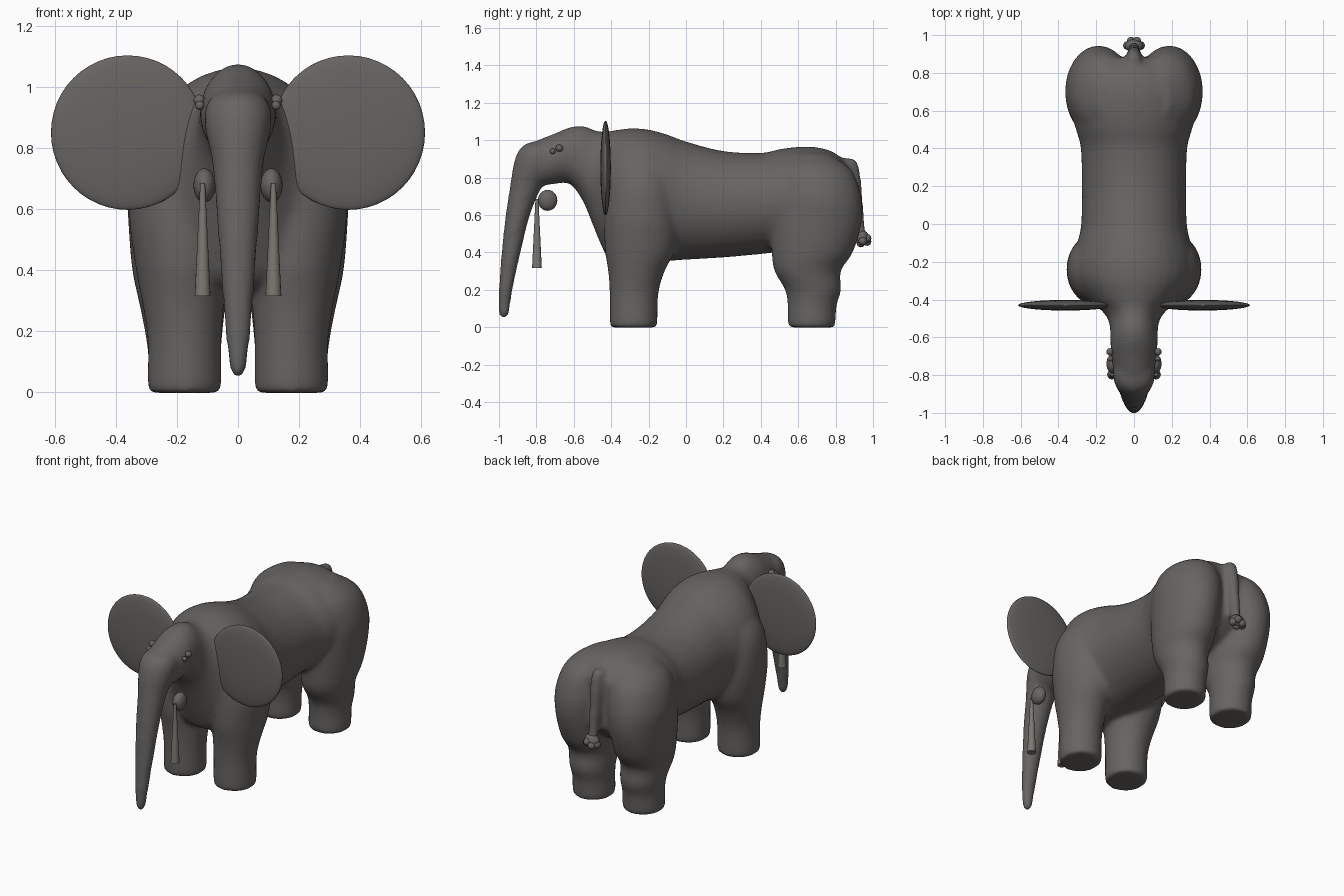
import bpy, bmesh, math
from mathutils import Matrix

if "Cube" in bpy.data.objects:
    bpy.data.objects.remove(bpy.data.objects["Cube"])


def material(name, rgb):
    m = bpy.data.materials.new(name)
    m.diffuse_color = (*rgb, 1)
    m.use_nodes = True
    m.node_tree.nodes["Principled BSDF"].inputs["Base Color"].default_value = m.diffuse_color
    return m


GREY = material("grey hide", (0.135, 0.127, 0.12))
IVORY = material("dull ivory", (0.2, 0.19, 0.165))


def finish(name, bm, mat):
    bmesh.ops.recalc_face_normals(bm, faces=bm.faces)
    me = bpy.data.meshes.new(name)
    bm.to_mesh(me)
    bm.free()
    me.materials.append(mat)
    for p in me.polygons:
        p.use_smooth = True
    ob = bpy.data.objects.new(name, me)
    bpy.context.collection.objects.link(ob)
    return ob


def resample(rows, n=5):
    """Catmull-Rom interpolation through the section rows."""
    out = []
    for i in range(len(rows) - 1):
        p0, p1, p2 = rows[max(i - 1, 0)], rows[i], rows[i + 1]
        p3 = rows[min(i + 2, len(rows) - 1)]
        for k in range(n):
            t = k / n
            out.append([0.5 * (2 * b + (c - a) * t + (2 * a - 5 * b + 4 * c - d) * t * t
                               + (3 * b - a - 3 * c + d) * t ** 3)
                        for a, b, c, d in zip(p0, p1, p2, p3)])
    return out + [list(rows[-1])]


def loft(bm, rows, axis, side=1, seg=32):
    """Rows are (cx, cy, cz, ra, rb); rings lie across the given axis."""
    rings = []
    for cx, cy, cz, ra, rb in resample(rows):
        ring = []
        for k in range(seg):
            a = 2 * math.pi * k / seg
            u, v = ra * math.cos(a), rb * math.sin(a)
            p = (cx + u, cy, cz + v) if axis == "y" else (cx + u, cy + v, cz)
            ring.append(bm.verts.new((p[0] * side, p[1], p[2])))
        rings.append(ring)
    for r, s in zip(rings, rings[1:]):
        for k in range(seg):
            j = (k + 1) % seg
            bm.faces.new((r[k], r[j], s[j], s[k]))
    bm.faces.new(rings[0])
    bm.faces.new(rings[-1])


def ball(bm, centre, radii, seg=24):
    mat = Matrix.Translation(centre) @ Matrix.Diagonal((*radii, 1))
    bmesh.ops.create_uvsphere(bm, u_segments=seg, v_segments=seg // 2, radius=1, matrix=mat)


# Body: torso and head (y, bottom, top, half width), fused with trunk, legs and tail
bm = bmesh.new()
torso = [(-.86, .78, .965, .06), (-.8, .755, .998, .1), (-.7, .765, 1.037, .122),
         (-.62, .765, 1.07, .125), (-.55, .67, 1.078, .128), (-.5, .55, 1.058, .14),
         (-.45, .43, 1.045, .18), (-.4, .35, 1.05, .25), (-.3, .33, 1.064, .315),
         (-.2, .34, 1.057, .322), (-.1, .352, 1.03, .3), (0, .36, .993, .28), (.2, .372, .942, .277),
         (.4, .39, .932, .282), (.5, .4, .952, .308), (.6, .39, .964, .33), (.7, .4, .962, .325),
         (.8, .45, .93, .27), (.88, .53, .85, .17)]
loft(bm, [(0, y, (b + t) / 2, w, (t - b) / 2) for y, b, t, w in torso], "y")
# trunk: z, front y, back y, half width
trunk = [(.05, -.99, -.955, .018), (.075, -1.003, -.943, .028), (.2, -1.002, -.926, .043),
         (.4, -.987, -.883, .058), (.6, -.965, -.833, .073), (.75, -.942, -.77, .085),
         (.85, -.927, -.7, .106), (.92, -.908, -.68, .11), (.965, -.88, -.69, .09),
         (.988, -.84, -.72, .05)]
loft(bm, [(0, (f + b) / 2, z, w, (b - f) / 2) for z, f, b, w in trunk], "z")
# legs with shoulders and haunches
front_leg = [(.175, -.28, -.002, .119, .124), (.175, -.28, .03, .122, .128), (.175, -.278, .18, .122, .131),
             (.18, -.265, .3, .136, .152), (.185, -.245, .42, .153, .19), (.19, -.24, .6, .168, .195),
             (.17, -.24, .8, .16, .17), (.11, -.24, .96, .09, .09)]
hind_leg = [(.175, .672, -.002, .119, .124), (.175, .672, .03, .122, .128), (.175, .675, .12, .12, .132),
            (.178, .68, .2, .128, .151), (.182, .65, .3, .144, .178), (.187, .675, .4, .16, .218),
            (.19, .695, .56, .17, .245), (.182, .7, .7, .179, .238), (.16, .685, .84, .15, .2),
            (.12, .66, .93, .07, .1)]
for side in (1, -1):
    loft(bm, front_leg, "z", side)
    loft(bm, hind_leg, "z", side)
# tail
tail = [(0, .86, .905, .02, .03), (0, .872, .885, .036, .046), (0, .888, .8, .04, .048),
        (0, .905, .68, .036, .042), (0, .922, .56, .031, .034), (0, .942, .45, .03, .032)]
loft(bm, tail, "z", seg=20)
body = finish("body", bm, GREY)
rm = body.modifiers.new("fuse", "REMESH")
rm.mode = "VOXEL"
rm.voxel_size = 0.013
rm.use_smooth_shade = True
sm = body.modifiers.new("soften", "SMOOTH")
sm.factor = 0.5
sm.iterations = 18

for side, tag in ((1, "left"), (-1, "right")):
    # Ear: thin lens
    bm = bmesh.new()
    ball(bm, (side * .362, -.43, .851), (.251, .028, .253), 48)
    finish(tag + "_ear", bm, GREY)
    # Eye: two small beads
    bm = bmesh.new()
    ball(bm, (side * .125, -.713, .94), (.015, .015, .015), 16)
    ball(bm, (side * .127, -.677, .957), (.019, .02, .019), 16)
    finish(tag + "_eye", bm, GREY)
    # Tusk root
    bm = bmesh.new()
    ball(bm, (side * .11, -.74, .678), (.036, .052, .056))
    finish(tag + "_tusk_root", bm, GREY)
    # Tusk: cone, wide end down
    bm = bmesh.new()
    bmesh.ops.create_cone(bm, cap_ends=True, segments=16, radius1=.026, radius2=.008, depth=.37,
                          matrix=Matrix.Translation((side * .116, -.797, .5)))
    ob = finish(tag + "_tusk", bm, IVORY)
    bpy.context.view_layer.objects.active = ob
    ob.select_set(True)
    bpy.ops.object.shade_smooth_by_angle(angle=math.radians(40))
    ob.select_set(False)

# Tail tuft: cluster of beads
bm = bmesh.new()
ball(bm, (0, .943, .478), (.048, .035, .04))
for x, y, z in ((.035, .945, .46), (-.035, .945, .46), (.015, .968, .475), (-.015, .968, .458), (0, .935, .45)):
    ball(bm, (x, y, z), (.023, .023, .023), 16)
finish("tail_tuft", bm, GREY)
